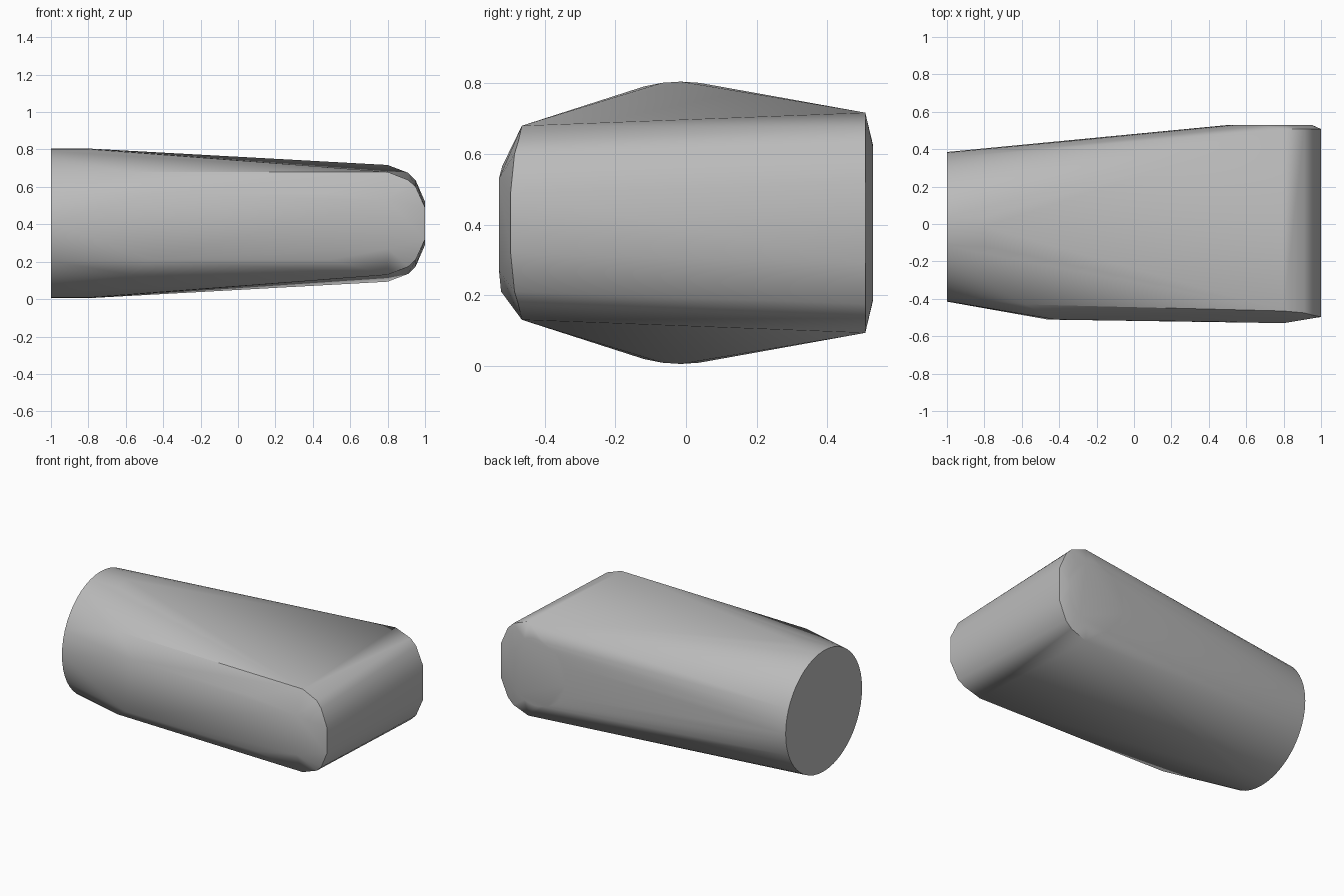
import bpy, bmesh, math

cube = bpy.data.objects.get("Cube")
if cube:
    bpy.data.objects.remove(cube)

MID = 0.405  # height of the part's mirror plane

grey = bpy.data.materials.new("plain_grey")
grey.use_nodes = True
colour = (0.5, 0.5, 0.5, 1)
grey.diffuse_color = colour
grey.node_tree.nodes["Principled BSDF"].inputs["Base Color"].default_value = colour


def circle(radius, count=48):
    for i in range(count):
        a = math.tau * i / count
        yield radius * math.cos(a), radius * math.sin(a)


points = []

# Round collar at the left end
for x in (-1, -0.8):
    points += [(x, -0.015 + u, MID + v) for u, v in circle(0.4)]

# Round pad on the back
points += [(0.73 + u, 0.53, MID + v) for u, v in circle(0.22)]

# Rounded end wall: x, half height at the back, y and half height at the front
end_profile = [
    (0.8, 0.312, -0.465, 0.275),
    (0.91, 0.27, -0.475, 0.232),
    (0.95, 0.23, -0.486, 0.195),
    (1.0, 0.115, -0.497, 0.085),
]
for x, back, y, front in end_profile:
    for s in (-1, 1):
        points += [(x, 0.508, MID + s * back), (x, y, MID + s * front)]

# Bevelled front panel: x, y, z
points += [(-0.58, -0.43, MID + s * 0.275) for s in (-1, 1)]
points += [(-0.46, -0.511, 0.21), (-0.42, -0.511, 0.565),
           (0.49, -0.524, 0.21), (0.45, -0.521, 0.565),
           (0.8, -0.53, 0.27), (0.8, -0.53, 0.53)]

# Skin the whole shell around those outlines
bm = bmesh.new()
for p in points:
    bm.verts.new(p)
hull = bmesh.ops.convex_hull(bm, input=bm.verts)
spare = {v for v in hull["geom_interior"] + hull["geom_unused"]
         if isinstance(v, bmesh.types.BMVert)}
bmesh.ops.delete(bm, geom=list(spare), context="VERTS")
bmesh.ops.dissolve_limit(bm, angle_limit=math.radians(0.3),
                         verts=bm.verts, edges=bm.edges)
bmesh.ops.recalc_face_normals(bm, faces=bm.faces)

mesh = bpy.data.meshes.new("tapered_shell")
bm.to_mesh(mesh)
bm.free()
mesh.materials.append(grey)
shell = bpy.data.objects.new("tapered_shell", mesh)
bpy.context.collection.objects.link(shell)

bpy.context.view_layer.objects.active = shell
shell.select_set(True)
bpy.ops.object.shade_smooth_by_angle(angle=math.radians(30))
